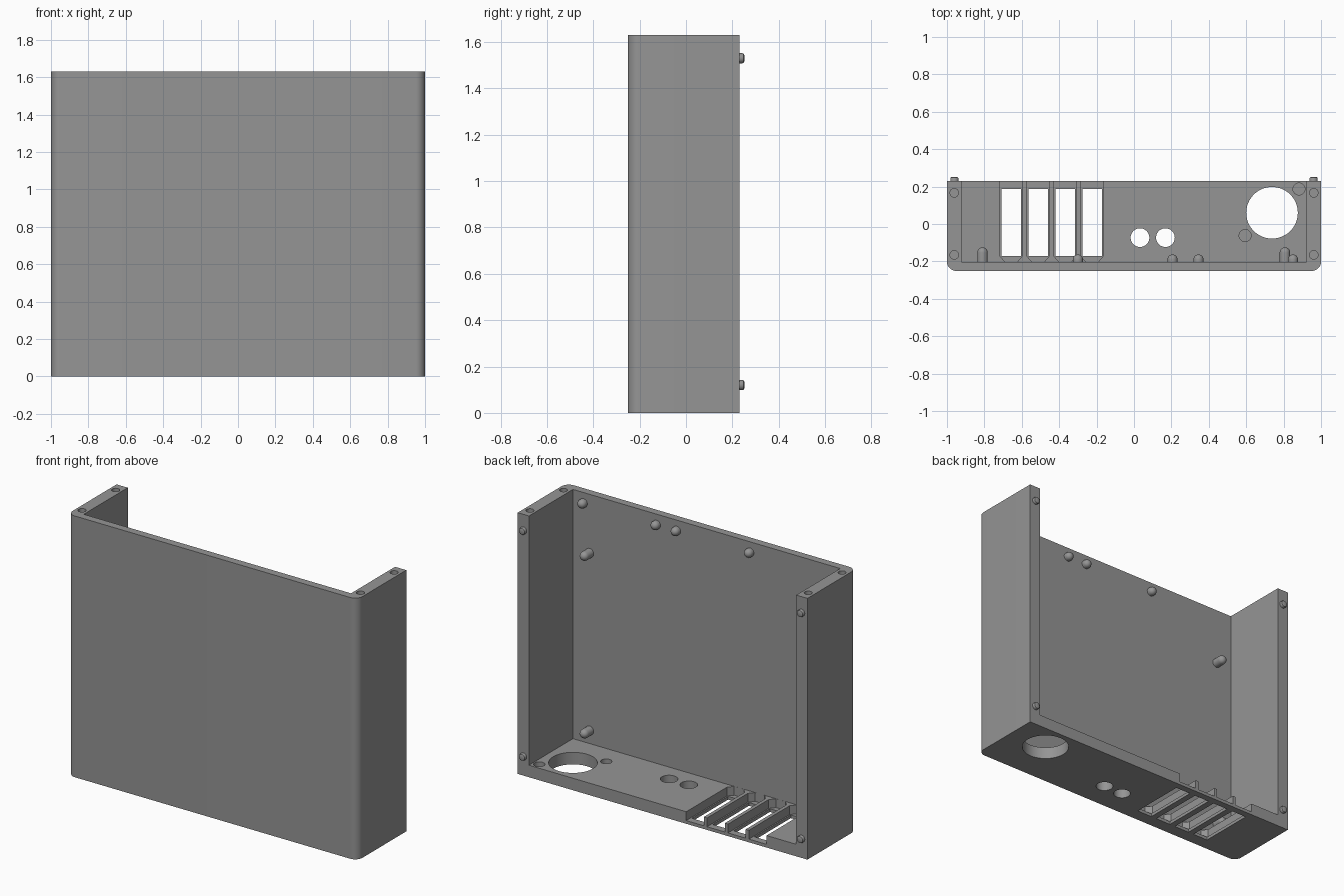
import bpy, bmesh, math

if "Cube" in bpy.data.objects:
    bpy.data.objects.remove(bpy.data.objects["Cube"])

W, H = 1.0, 1.63             # half width, height
FRONT, BACK = -0.251, 0.231  # outer depth limits
IN_X, IN_Y, FLOOR = 0.9225, -0.203, 0.075

grey = bpy.data.materials.new("plastic_grey")
grey.diffuse_color = (0.30, 0.30, 0.30, 1)
grey.use_nodes = True
grey.node_tree.nodes["Principled BSDF"].inputs["Base Color"].default_value = grey.diffuse_color


def make_object(name, bm):
    bmesh.ops.recalc_face_normals(bm, faces=bm.faces)
    me = bpy.data.meshes.new(name)
    bm.to_mesh(me)
    bm.free()
    ob = bpy.data.objects.new(name, me)
    bpy.context.collection.objects.link(ob)
    me.materials.append(grey)
    return ob


def prism(name, outline, z0, z1):
    """Extrude an xy outline between two heights."""
    bm = bmesh.new()
    base = bm.faces.new([bm.verts.new((x, y, z0)) for x, y in outline])
    top = bmesh.ops.extrude_face_region(bm, geom=[base])["geom"]
    bmesh.ops.translate(bm, vec=(0, 0, z1 - z0),
                        verts=[v for v in top if isinstance(v, bmesh.types.BMVert)])
    return make_object(name, bm)


def rect(x0, x1, y0, y1):
    return [(x0, y0), (x1, y0), (x1, y1), (x0, y1)]


def circle(x, y, r, n=48):
    return [(x + r * math.cos(2 * math.pi * i / n),
             y + r * math.sin(2 * math.pi * i / n)) for i in range(n)]


def smooth(ob):
    bpy.ops.object.select_all(action='DESELECT')
    ob.select_set(True)
    bpy.context.view_layer.objects.active = ob
    bpy.ops.object.shade_smooth_by_angle(angle=math.radians(30))


def cut(target, outline, z0, z1):
    cutter = prism("cutter", outline, z0, z1)
    cutter.hide_render = True
    mod = target.modifiers.new("cut", 'BOOLEAN')
    mod.operation, mod.solver, mod.object = 'DIFFERENCE', 'EXACT', cutter
    bpy.context.view_layer.objects.active = target
    bpy.ops.object.modifier_apply(modifier=mod.name)
    bpy.data.objects.remove(cutter, do_unlink=True)


def peg(name, x, y, z, profile, n=24):
    """Round peg pointing to the back; profile is (radius, distance) pairs."""
    bm = bmesh.new()
    rings = [[bm.verts.new((x + r * math.cos(2 * math.pi * i / n), y + d,
                            z + r * math.sin(2 * math.pi * i / n)))
              for i in range(n)] for r, d in profile]
    for a, b in zip(rings, rings[1:]):
        for i in range(n):
            j = (i + 1) % n
            bm.faces.new((a[i], a[j], b[j], b[i]))
    bm.faces.new(rings[0])
    bm.faces.new(rings[-1])
    smooth(make_object(name, bm))


def dome(r, length):
    arc = [math.radians(a) for a in range(0, 90, 12)]
    return [(r, -0.01)] + [(r * math.cos(a), length - r + r * math.sin(a)) for a in arc]


# Shell: rounded front corners, hollowed from the top and back
R = 0.05
outline = [(W, BACK), (-W, BACK)]
for cx, start in ((-W + R, 180), (W - R, 270)):
    for k in range(11):
        a = math.radians(start + 9 * k)
        outline.append((cx + R * math.cos(a), FRONT + R + R * math.sin(a)))
shell = prism("shell", outline, 0, H)
cut(shell, rect(-IN_X, IN_X, IN_Y, 0.5), FLOOR, 2)

# Expansion slots: channel with tapered front pocket, thin ledge, through opening
for i in range(4):
    c = -0.657 + i * 0.1443
    channel = [(c - 0.061, 0.3), (c - 0.061, -0.17), (c - 0.033, IN_Y + 0.0005),
               (c + 0.033, IN_Y + 0.0005), (c + 0.061, -0.17), (c + 0.061, 0.3)]
    cut(shell, channel, 0.02, 0.1)
    cut(shell, rect(c - 0.0525, c + 0.0525, -0.17, 0.188), -0.1, 0.05)

# Floor holes: fan opening and two sockets go through, screw holes are blind
for x, y, r, bottom in ((0.738, 0.06, 0.138, -0.1), (0.032, -0.073, 0.05, -0.1),
                        (0.168, -0.073, 0.05, -0.1), (0.882, 0.187, 0.032, 0.03),
                        (0.594, -0.062, 0.032, 0.03)):
    cut(shell, circle(x, y, r), bottom, 0.2)

# Blind holes in the top ends of the side walls
for x in (-0.961, 0.961):
    for y in (-0.165, 0.167):
        cut(shell, circle(x, y, 0.023, 24), H - 0.08, H + 0.1)
smooth(shell)

# Locating pegs on the back edges of the side walls
for x in (-0.96, 0.96):
    for z in (0.12, 1.53):
        peg("locating_peg", x, BACK, z,
            [(0.022, -0.01), (0.022, 0.012), (0.0195, 0.018), (0.014, 0.0205)])

# Long and short domed standoffs on the inside of the front panel
for x in (-0.81, 0.807):
    for z in (0.157, 1.265):
        peg("long_standoff", x, IN_Y, z, dome(0.028, 0.078))
for x in (-0.30, 0.206, 0.345, 0.85):
    peg("short_standoff", x, IN_Y, 1.565, dome(0.027, 0.04))
